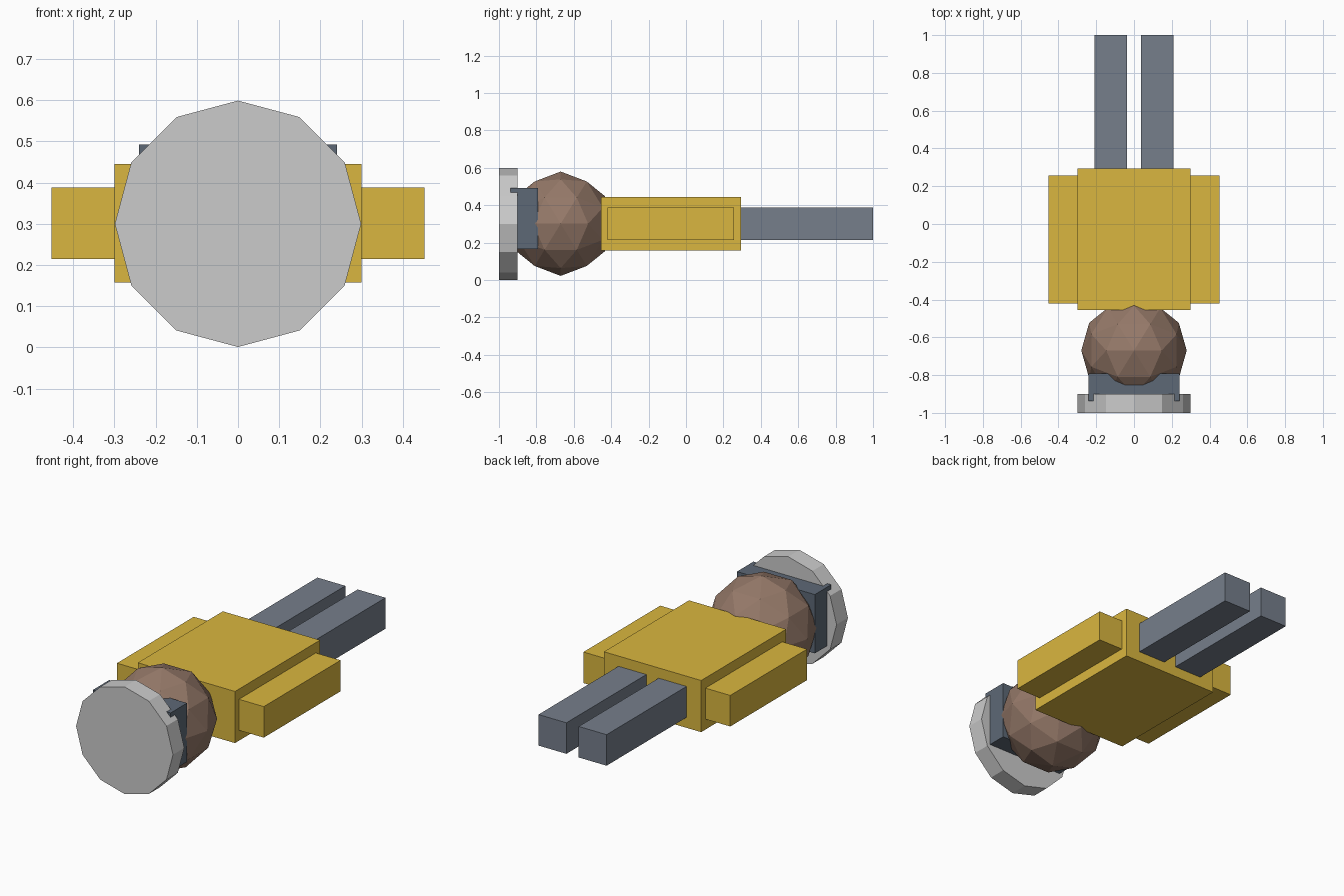
import bpy, bmesh, math
from mathutils import Matrix

if "Cube" in bpy.data.objects:
    bpy.data.objects.remove(bpy.data.objects["Cube"])


def material(name, rgb):
    m = bpy.data.materials.new(name)
    m.diffuse_color = (*rgb, 1)
    m.use_nodes = True
    m.node_tree.nodes["Principled BSDF"].inputs["Base Color"].default_value = m.diffuse_color
    return m


yellow = material("yellow", (0.70, 0.47, 0.05))
brown = material("brown", (0.30, 0.19, 0.14))
slate = material("slate", (0.11, 0.14, 0.18))
grey_blue = material("grey_blue", (0.18, 0.21, 0.26))


def finish(name, bm, mat=None):
    mesh = bpy.data.meshes.new(name)
    bm.to_mesh(mesh)
    bm.free()
    ob = bpy.data.objects.new(name, mesh)
    bpy.context.collection.objects.link(ob)
    if mat:
        mesh.materials.append(mat)
    return ob


def box(name, x, y, z, mat):
    """Box from (min, max) ranges on each axis."""
    mid = [(a + b) / 2 for a, b in (x, y, z)]
    size = [b - a for a, b in (x, y, z)]
    bm = bmesh.new()
    bmesh.ops.create_cube(bm, size=1, matrix=Matrix.Translation(mid) @ Matrix.Diagonal((*size, 1)))
    return finish(name, bm, mat)


# Torso
box("torso", (-0.30, 0.30), (-0.455, 0.295), (0.157, 0.445), yellow)

# Arms and legs, left and right
for side, s in (("left", -1), ("right", 1)):
    box(side + "_arm", sorted((s * 0.28, s * 0.453)), (-0.42, 0.257), (0.215, 0.388), yellow)
    box(side + "_leg", sorted((s * 0.038, s * 0.21)), (0.28, 1.0), (0.215, 0.388), grey_blue)

# Faceted head, turned so its edge midpoints lie on the axes
bm = bmesh.new()
turn = Matrix.Rotation(-math.atan(2) / 2, 4, 'Y')
bmesh.ops.create_icosphere(bm, subdivisions=2, radius=0.279,
                           matrix=Matrix.Translation((0, -0.67, 0.301)) @ turn)
finish("head", bm, brown)

# Block above the head, its upper corners poking through the cap
box("head_block", (-0.24, 0.24), (-0.937, -0.792), (0.165, 0.493), slate)

# Twelve-sided cap
bm = bmesh.new()
bmesh.ops.create_cone(bm, cap_ends=True, segments=12, radius1=0.299, radius2=0.299, depth=0.10,
                      matrix=Matrix.Translation((0, -0.95, 0.30)) @ Matrix.Rotation(math.pi / 2, 4, 'X'))
finish("cap", bm)
